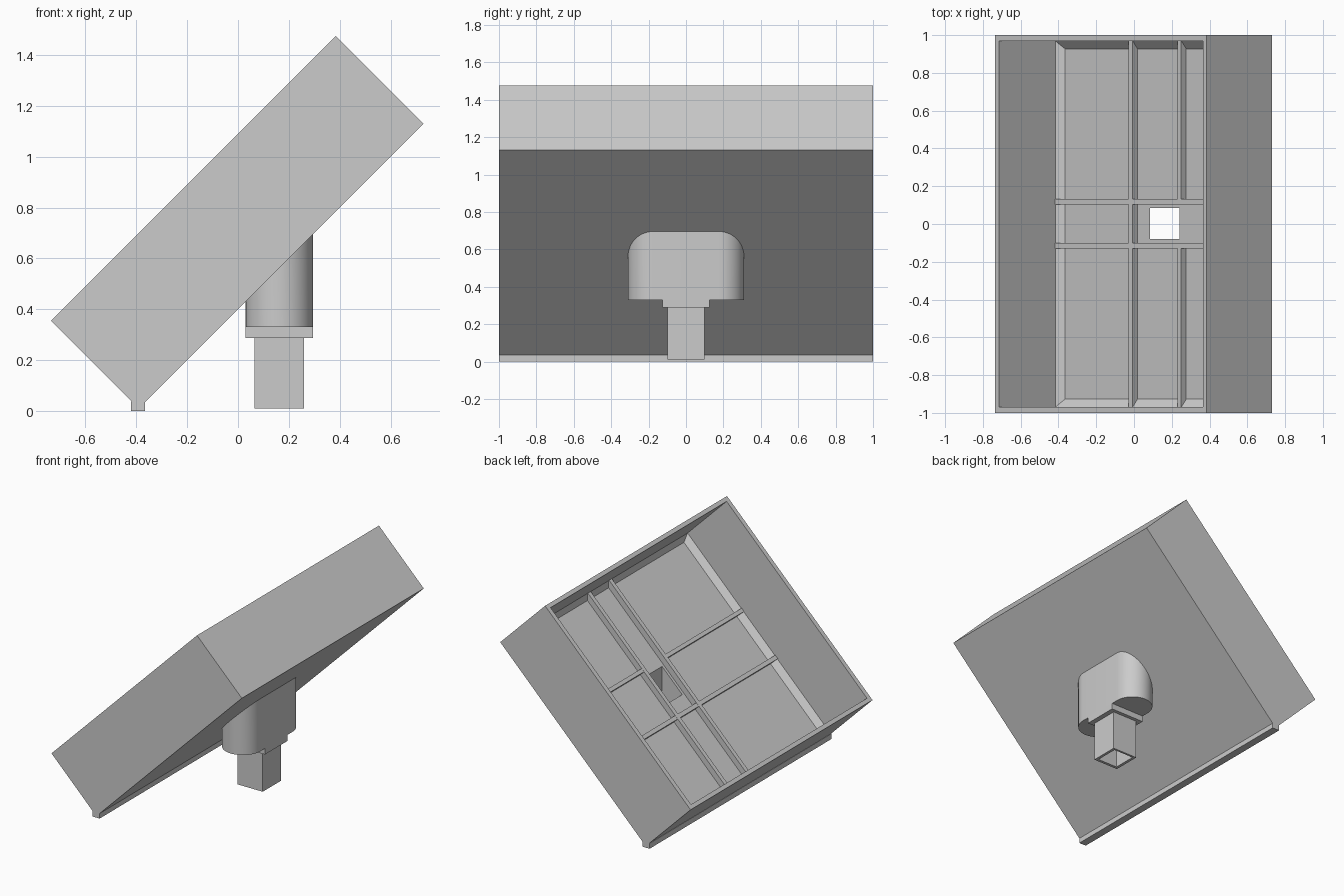
import bpy, bmesh, math
from mathutils import Vector

if "Cube" in bpy.data.objects:
    bpy.data.objects.remove(bpy.data.objects["Cube"])

grey = bpy.data.materials.new("plain grey")
grey.use_nodes = True
grey.diffuse_color = (0.6, 0.6, 0.6, 1)
grey.node_tree.nodes["Principled BSDF"].inputs["Base Color"].default_value = (0.6, 0.6, 0.6, 1)


def tilt(u, y, n):
    """Point u along the 45 degree slope and n above it."""
    return Vector(((u - n) * math.sqrt(0.5), y, (u + n) * math.sqrt(0.5)))


def loft(name, rings):
    """Skin a stack of equal rings and cap both ends."""
    bm = bmesh.new()
    loops = [[bm.verts.new(p) for p in ring] for ring in rings]
    for a, b in zip(loops, loops[1:]):
        for i in range(len(a)):
            j = (i + 1) % len(a)
            bm.faces.new((a[i], a[j], b[j], b[i]))
    bm.faces.new(loops[0])
    bm.faces.new(loops[-1])
    bmesh.ops.recalc_face_normals(bm, faces=bm.faces)
    mesh = bpy.data.meshes.new(name)
    bm.to_mesh(mesh)
    bm.free()
    mesh.materials.append(grey)
    obj = bpy.data.objects.new(name, mesh)
    bpy.context.collection.objects.link(obj)
    return obj


def rect(x0, x1, y0, y1):
    return [(x0, y0), (x1, y0), (x1, y1), (x0, y1)]


def box(name, x0, x1, y0, y1, z0, z1):
    return loft(name, [[(x, y, z) for x, y in rect(x0, x1, y0, y1)] for z in (z0, z1)])


def sloped_box(name, u0, u1, y0, y1, n0, n1):
    return loft(name, [[tilt(u, y, n) for u, y in rect(u0, u1, y0, y1)] for n in (n0, n1)])


# Tray: outer shell, open top and chamfered floor edge
LOW, HIGH, BASE, RIM = -0.269, 1.315, 0.283, 0.771
WALL, CHAMFER = 0.028, 0.035
FLOOR = BASE + WALL


def tray_ring(inset, n):
    y = 1 - inset * 1.15
    return [tilt(u, v, n) for u, v in rect(LOW + inset, HIGH - inset, -y, y)]


tray = loft("tray", [tray_ring(0, BASE), tray_ring(0, RIM), tray_ring(WALL, RIM),
                     tray_ring(WALL, FLOOR + CHAMFER), tray_ring(WALL + CHAMFER, FLOOR)])

# Ribs running up the slope
TOP, SUNK = FLOOR + 0.04, FLOOR - 0.01
for name, y in (("front_long_rib", -0.115), ("back_long_rib", 0.118)):
    sloped_box(name, LOW + 0.01, HIGH - 0.01, y - 0.015, y + 0.015, SUNK, TOP)

# Ribs running across; the upper one leaves the middle bay open
sloped_box("lower_cross_rib", 0.309, 0.337, -0.98, 0.98, SUNK, TOP - 0.001)
for name, y0, y1 in (("front_upper_cross_rib", -0.98, -0.115), ("back_upper_cross_rib", 0.118, 0.98)):
    sloped_box(name, 0.676, 0.702, y0, y1, SUNK, TOP - 0.001)

# Foot strip along the lowest corner
box("foot_strip", -0.42, -0.365, -1, 1, 0, 0.037)

# Rounded neck, cut off along the tray's underside
radius, cx, half = 0.1325, 0.1625, 0.1775
outline = []
for side in (1, -1):
    for i in range(25):
        a = math.pi * i / 24
        outline.append((cx + side * radius * math.cos(a), side * (half + radius * math.sin(a))))
neck = loft("neck", [[(x, y, 0.33) for x, y in outline],
                     [(x, y, x + 0.41) for x, y in outline]])

# Collar and square tube
collar = box("collar", 0.03, 0.295, -0.125, 0.125, 0.288, 0.335)
tube = box("tube", 0.065, 0.26, -0.1, 0.1, 0.01, 0.3)

# Square shaft through the tube, collar, neck and tray floor
cutter = box("shaft_cutter", 0.085, 0.24, -0.08, 0.085, -0.2, 0.9)
cutter.hide_render = True
for obj in (tray, neck, collar, tube):
    mod = obj.modifiers.new("shaft", 'BOOLEAN')
    mod.operation, mod.solver, mod.object = 'DIFFERENCE', 'EXACT', cutter
    bpy.context.view_layer.objects.active = obj
    bpy.ops.object.modifier_apply(modifier=mod.name)
bpy.data.objects.remove(cutter)

# Smooth the neck's round ends
bpy.ops.object.select_all(action='DESELECT')
neck.select_set(True)
bpy.context.view_layer.objects.active = neck
bpy.ops.object.shade_smooth_by_angle(angle=math.radians(30))
